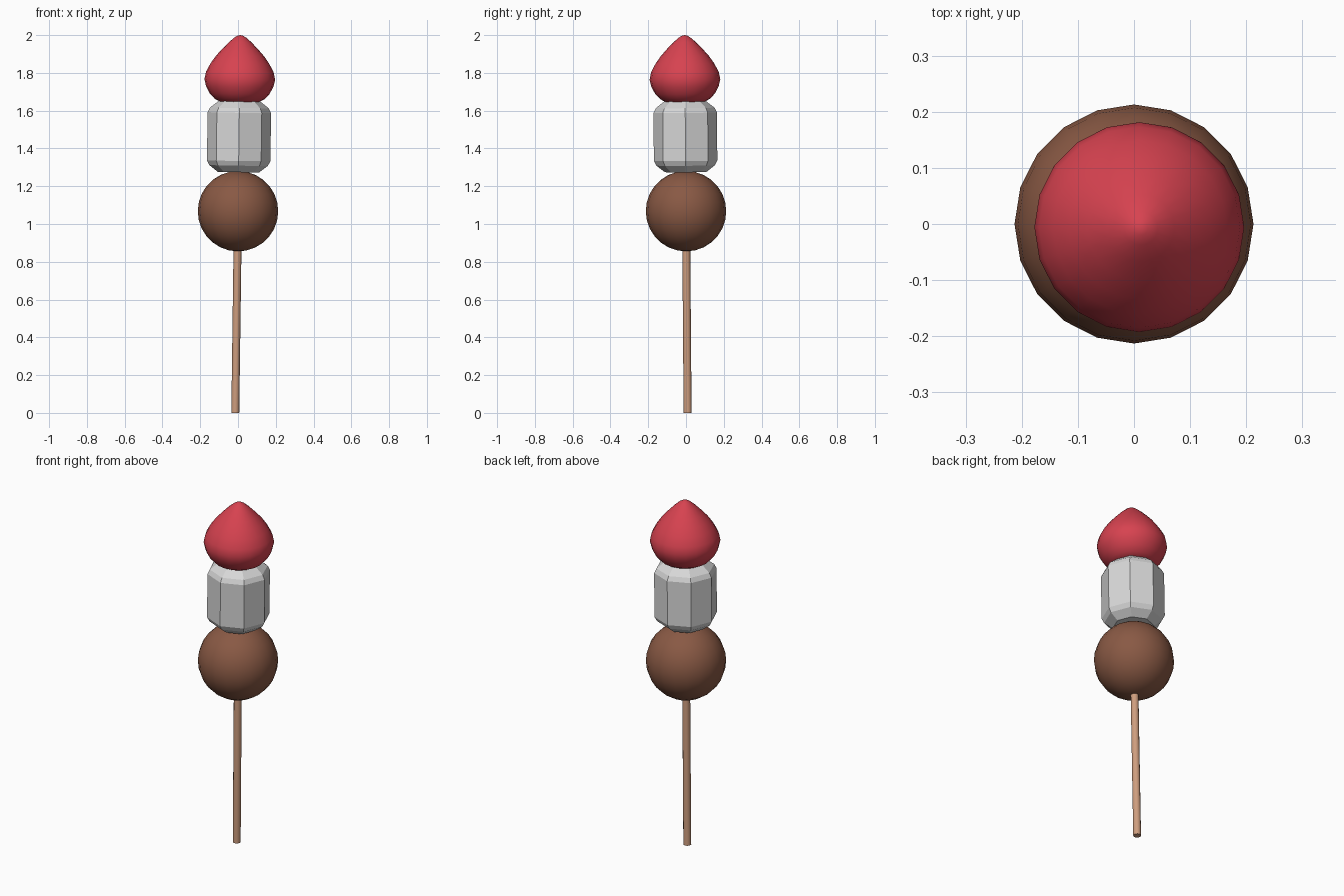
import bpy, bmesh, math
from mathutils import Matrix, Vector

cube = bpy.data.objects.get("Cube")
if cube:
    bpy.data.objects.remove(cube, do_unlink=True)

# The whole skewer leans slightly about the centre of the ball
BALL_Z = 1.068
LEAN_X, LEAN_Y = 0.0135, -0.008


def make_material(name, colour):
    mat = bpy.data.materials.new(name)
    mat.use_nodes = True
    mat.diffuse_color = (*colour, 1)
    mat.node_tree.nodes["Principled BSDF"].inputs["Base Color"].default_value = (*colour, 1)
    return mat


def lathe(name, profile, sides, mat, smooth_angle=None):
    """Spin a (radius, height) profile into a closed, leaning solid."""
    bm = bmesh.new()
    rings = []
    for r, z in profile:
        count = 1 if r == 0 else sides
        ring = []
        for i in range(count):
            a = math.tau * i / sides
            ring.append(bm.verts.new((r * math.cos(a), r * math.sin(a), z)))
        rings.append(ring)
    for low, high in zip(rings, rings[1:]):
        for i in range(sides):
            j = (i + 1) % sides
            corners = [low[i % len(low)], low[j % len(low)],
                       high[j % len(high)], high[i % len(high)]]
            bm.faces.new(list(dict.fromkeys(corners)))
    # Flat end caps where the profile does not close on the axis
    if len(rings[0]) > 1:
        bm.faces.new(rings[0][::-1])
    if len(rings[-1]) > 1:
        bm.faces.new(rings[-1])
    pivot = Vector((0, 0, BALL_Z))
    turn = Vector((0, 0, 1)).rotation_difference(Vector((LEAN_X, LEAN_Y, 1)))
    bm.transform(Matrix.Translation(pivot) @ turn.to_matrix().to_4x4()
                 @ Matrix.Translation(-pivot))
    bmesh.ops.recalc_face_normals(bm, faces=bm.faces[:])
    mesh = bpy.data.meshes.new(name)
    bm.to_mesh(mesh)
    bm.free()
    mesh.materials.append(mat)
    obj = bpy.data.objects.new(name, mesh)
    bpy.context.collection.objects.link(obj)
    if smooth_angle:
        bpy.ops.object.select_all(action='DESELECT')
        obj.select_set(True)
        bpy.context.view_layer.objects.active = obj
        bpy.ops.object.shade_smooth_by_angle(angle=math.radians(smooth_angle))
    return obj


wood = make_material("light wood", (0.62, 0.34, 0.21))
brown = make_material("chocolate brown", (0.25, 0.10, 0.058))
white = make_material("marshmallow grey", (0.68, 0.68, 0.68))
red = make_material("strawberry red", (0.68, 0.055, 0.08))

# Stick
lathe("stick", [(0.021, 0), (0.021, 1.7)], 12, wood, 40)

# Chocolate ball
R, STEPS = 0.213, 14
ball = [(R * math.sin(math.pi * i / STEPS), BALL_Z - R * math.cos(math.pi * i / STEPS))
        for i in range(1, STEPS)]
lathe("chocolate_ball", [(0, BALL_Z - R)] + ball + [(0, BALL_Z + R)], 20, brown, 60)

# Faceted marshmallow with bevelled ends
lathe("marshmallow", [(0.11, 1.275), (0.155, 1.31), (0.168, 1.335),
                      (0.168, 1.59), (0.155, 1.615), (0.11, 1.65)], 8, white)

# Strawberry
lathe("strawberry", [(0, 1.643), (0.1, 1.645), (0.132, 1.662), (0.158, 1.69),
                     (0.178, 1.727), (0.187, 1.765), (0.179, 1.805),
                     (0.155, 1.85), (0.127, 1.89), (0.095, 1.926),
                     (0.06, 1.962), (0.03, 1.988), (0.012, 1.998), (0, 2.0)],
      20, red, 75)
